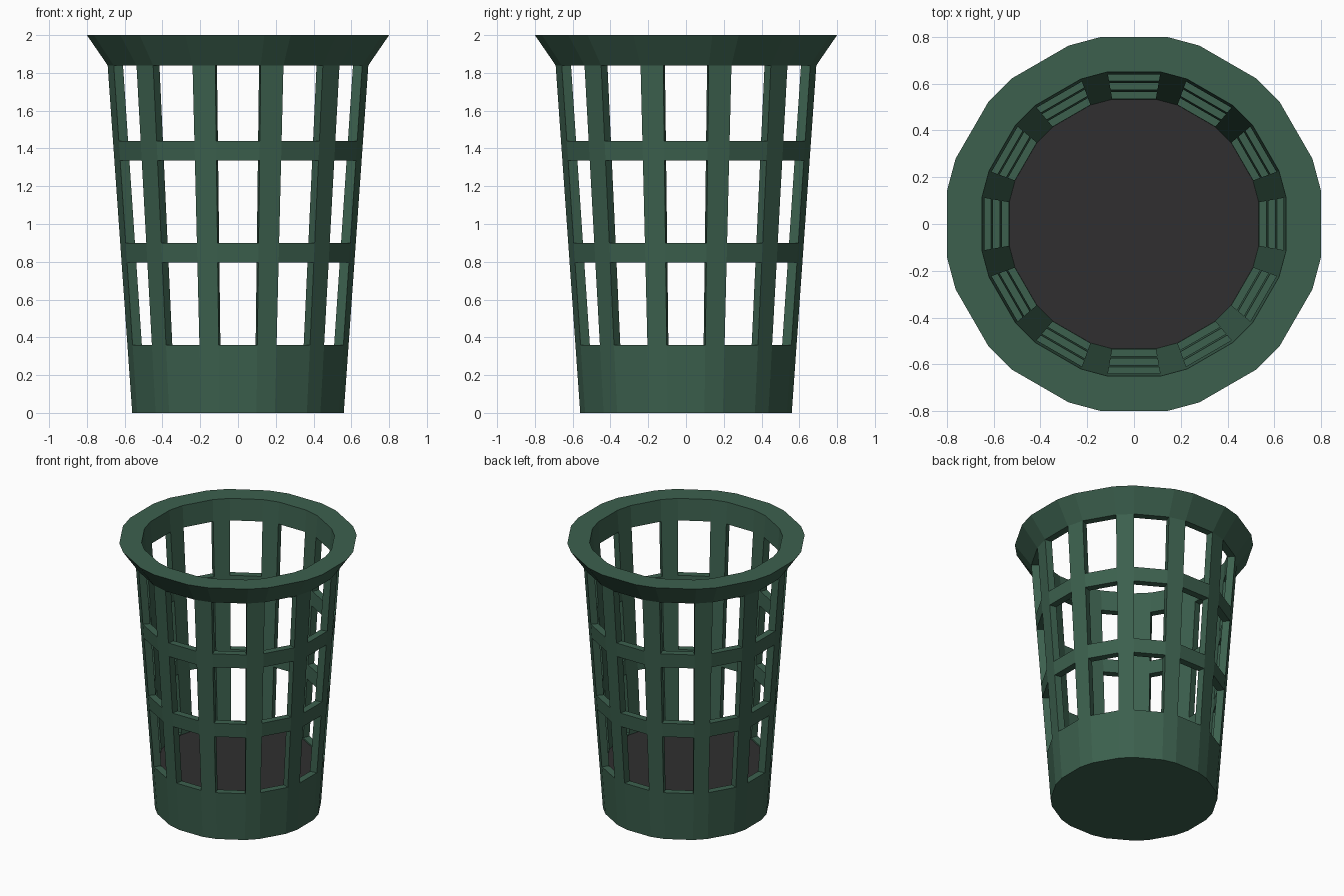
import bpy, bmesh, math

if "Cube" in bpy.data.objects:
    bpy.data.objects.remove(bpy.data.objects["Cube"])

HALF = math.radians(9.9)          # half-angle of an opening; posts fill the rest
COS = math.cos(HALF)
ANGLES = [math.radians(30 * k) + s * HALF for k in range(12) for s in (-1, 1)]
N = len(ANGLES)
LEVELS = [0, 0.36, 0.795, 0.90, 1.335, 1.44, 1.84, 2.0]
OPEN_ROWS = (1, 3, 5)             # rows of windows between the bands


def material(name, rgb):
    m = bpy.data.materials.new(name)
    m.diffuse_color = (*rgb, 1)
    m.use_nodes = True
    m.node_tree.nodes["Principled BSDF"].inputs["Base Color"].default_value = m.diffuse_color
    return m


def outer_r(z):
    return (0.80 if z > 1.9 else 0.56 + 0.0707 * z) / COS


def inner_r(z):
    return (0.65 - 0.0707 * (2 - z)) / COS


def ring(bm, r, z):
    return [bm.verts.new((r * math.cos(a), r * math.sin(a), z)) for a in ANGLES]


def finish(bm, name, mat):
    bmesh.ops.recalc_face_normals(bm, faces=bm.faces[:])
    me = bpy.data.meshes.new(name)
    bm.to_mesh(me)
    bm.free()
    me.materials.append(mat)
    ob = bpy.data.objects.new(name, me)
    bpy.context.collection.objects.link(ob)
    return ob


green = material("dark green", (0.045, 0.117, 0.076))
grey = material("charcoal", (0.029, 0.028, 0.029))

# Basket: thick tapered wall with window cells left out
bm = bmesh.new()
out = [ring(bm, outer_r(z), z) for z in LEVELS]
inn = [ring(bm, inner_r(z), max(z, 0.05)) for z in LEVELS]
rows = len(LEVELS) - 1


def solid(row, col):
    return not (row in OPEN_ROWS and col % 2 == 0)


for i in range(rows):
    for c in range(N):
        if not solid(i, c):
            continue
        d = (c + 1) % N
        bm.faces.new((out[i][c], out[i][d], out[i + 1][d], out[i + 1][c]))
        bm.faces.new((inn[i][d], inn[i][c], inn[i + 1][c], inn[i + 1][d]))
        # window sides
        for edge, nb in ((c, (c - 1) % N), (d, d)):
            if not solid(i, nb):
                bm.faces.new((out[i][edge], out[i + 1][edge], inn[i + 1][edge], inn[i][edge]))
        # window sills, lintels and the flat rim top
        if i == rows - 1 or not solid(i + 1, c):
            bm.faces.new((out[i + 1][c], out[i + 1][d], inn[i + 1][d], inn[i + 1][c]))
        if i > 0 and not solid(i - 1, c):
            bm.faces.new((out[i][d], out[i][c], inn[i][c], inn[i][d]))
bm.faces.new(out[0][::-1])        # underside
bm.faces.new(inn[0])              # inside bottom
finish(bm, "basket", green)

# Dark filling just below the lowest windows
bm = bmesh.new()
lo, hi = (ring(bm, inner_r(z), z) for z in (0.06, 0.35))
bm.faces.new(lo[::-1])
bm.faces.new(hi)
for c in range(N):
    d = (c + 1) % N
    bm.faces.new((lo[c], lo[d], hi[d], hi[c]))
finish(bm, "basket_floor", grey)
